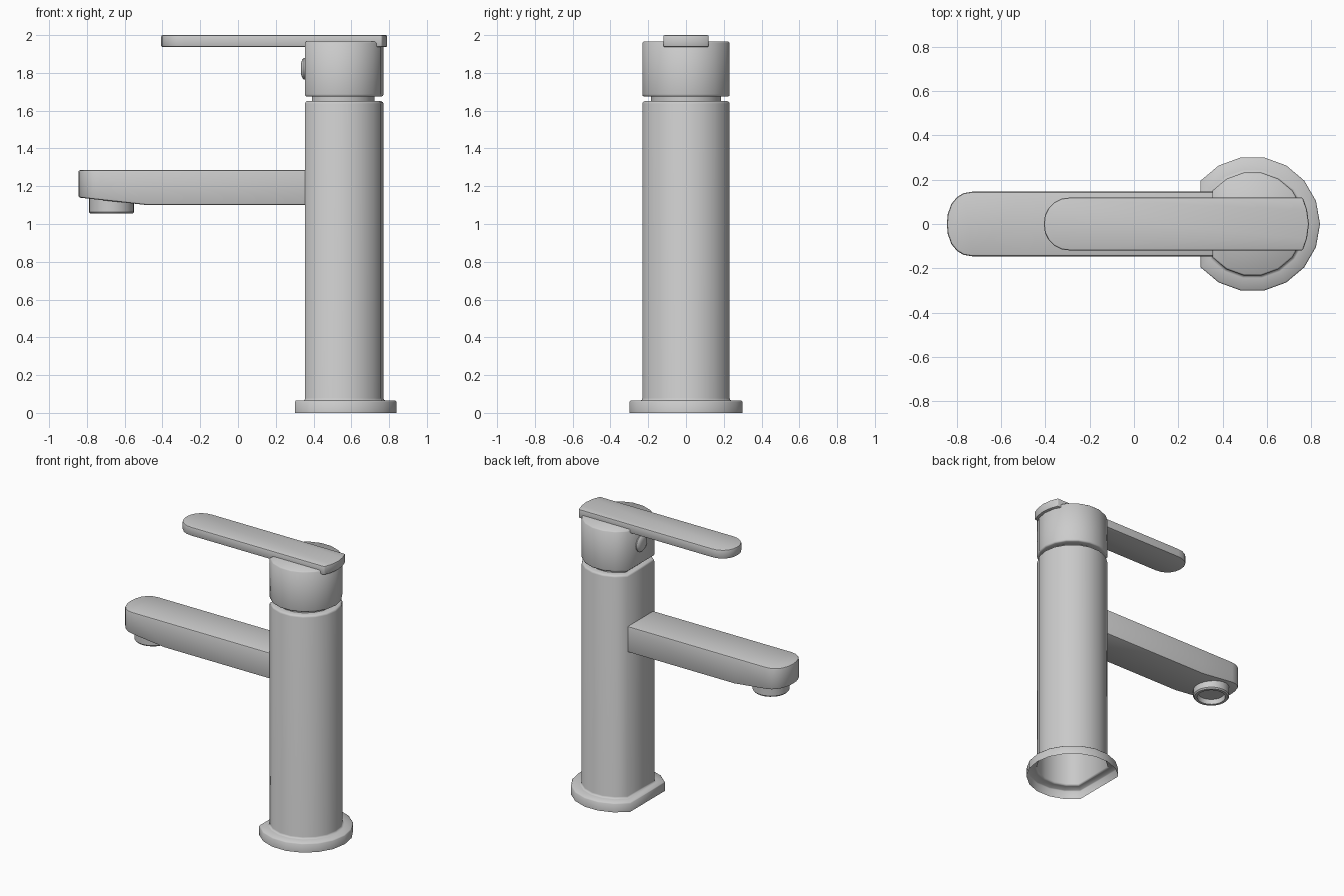
import bpy, bmesh, math
from mathutils import Matrix

if "Cube" in bpy.data.objects:
    bpy.data.objects.remove(bpy.data.objects["Cube"])

CX = 0.535  # axis of the column


def finish(bm, name, angle):
    me = bpy.data.meshes.new(name)
    bm.to_mesh(me)
    bm.free()
    ob = bpy.data.objects.new(name, me)
    bpy.context.collection.objects.link(ob)
    bpy.ops.object.select_all(action='DESELECT')
    ob.select_set(True)
    bpy.context.view_layer.objects.active = ob
    bpy.ops.object.shade_smooth_by_angle(angle=math.radians(angle))
    return ob


def loft(name, section, levels, matrix, cap_start=False, cap_end=False, angle=35):
    """Stack scaled copies of a unit section at (radius, z) levels."""
    bm = bmesh.new()
    rings = [[bm.verts.new((r * x, r * y, z)) for x, y in section] for r, z in levels]
    n = len(section)
    for a, b in zip(rings, rings[1:]):
        for i in range(n):
            j = (i + 1) % n
            bm.faces.new((a[i], a[j], b[j], b[i]))
    if cap_start:
        bm.faces.new(rings[0][::-1])
    if cap_end:
        bm.faces.new(rings[-1])
    bm.transform(matrix)
    return finish(bm, name, angle)


def bar(name, half, z0, z1, bevel, fold=None):
    """Extrude a plan outline mirrored in y; half runs from tip to far end, y >= 0."""
    outline = half + [(x, -y) for x, y in reversed(half) if y > 0]
    bm = bmesh.new()
    face = bm.faces.new([bm.verts.new((x, y, z0)) for x, y in outline])
    ext = bmesh.ops.extrude_face_region(bm, geom=[face])
    for v in ext['geom']:
        if isinstance(v, bmesh.types.BMVert):
            v.co.z = z1
    if fold:
        # underside rises towards the tip
        fx, slope = fold
        bmesh.ops.bisect_plane(bm, geom=bm.verts[:] + bm.edges[:] + bm.faces[:],
                               plane_co=(fx, 0, 0), plane_no=(1, 0, 0))
        for v in bm.verts:
            if v.co.x < fx and v.co.z < (z0 + z1) / 2:
                v.co.z += (fx - v.co.x) * slope
    bmesh.ops.recalc_face_normals(bm, faces=bm.faces[:])
    sharp = [e for e in bm.edges if e.calc_face_angle(0) > math.radians(45)]
    bmesh.ops.bevel(bm, geom=sharp, offset=bevel, segments=2, profile=0.5,
                    affect='EDGES', clamp_overlap=True)
    return finish(bm, name, 40)


def circle(n):
    return [(math.cos(2 * math.pi * i / n), math.sin(2 * math.pi * i / n)) for i in range(n)]


# circle of 20 degree steps with a flat on the spout side
d_section = [(math.cos(math.radians(a)), math.sin(math.radians(a)))
             for a in range(-140, 141, 20)]
column = Matrix.Translation((CX, 0, 0))

# column with flanged foot, open below
loft("body", d_section,
     [(0.305, 0), (0.305, 0.058), (0.299, 0.065), (0.247, 0.065), (0.238, 0.069),
      (0.235, 0.078), (0.235, 1.637), (0.232, 1.645), (0.224, 1.65), (0.187, 1.65),
      (0.187, 1.69)], column, angle=52)

# rotating cap above the groove
loft("cap", d_section,
     [(0.187, 1.675), (0.226, 1.675), (0.233, 1.679), (0.235, 1.687),
      (0.235, 1.958), (0.228, 1.965)], column, cap_end=True, angle=52)

# spout with rounded tip and tapered underside
bar("spout", [(-0.845, 0), (-0.841, 0.045), (-0.825, 0.09), (-0.80, 0.121),
              (-0.77, 0.139), (-0.73, 0.146), (0.375, 0.146)],
    1.10, 1.285, 0.01, fold=(-0.48, 0.11))

# lever handle
bar("handle", [(-0.407, 0), (-0.402, 0.04), (-0.385, 0.073), (-0.36, 0.098),
               (-0.325, 0.115), (-0.285, 0.12), (0.762, 0.12), (0.781, 0.065), (0.79, 0)],
    1.937, 2.0, 0.008)

# aerator with recessed outlet
loft("aerator", circle(24),
     [(0.09, 1.09), (0.094, 1.055), (0.112, 1.055), (0.12, 1.064), (0.12, 1.16)],
     Matrix.Translation((-0.67, 0, 0)), cap_start=True)

# temperature button on the flat of the cap
loft("button", circle(16),
     [(0.058, -0.01), (0.058, 0.006), (0.05, 0.014), (0.03, 0.021)],
     Matrix.Translation((0.355, 0, 1.822)) @ Matrix.Rotation(-math.pi / 2, 4, 'Y'),
     cap_end=True)
